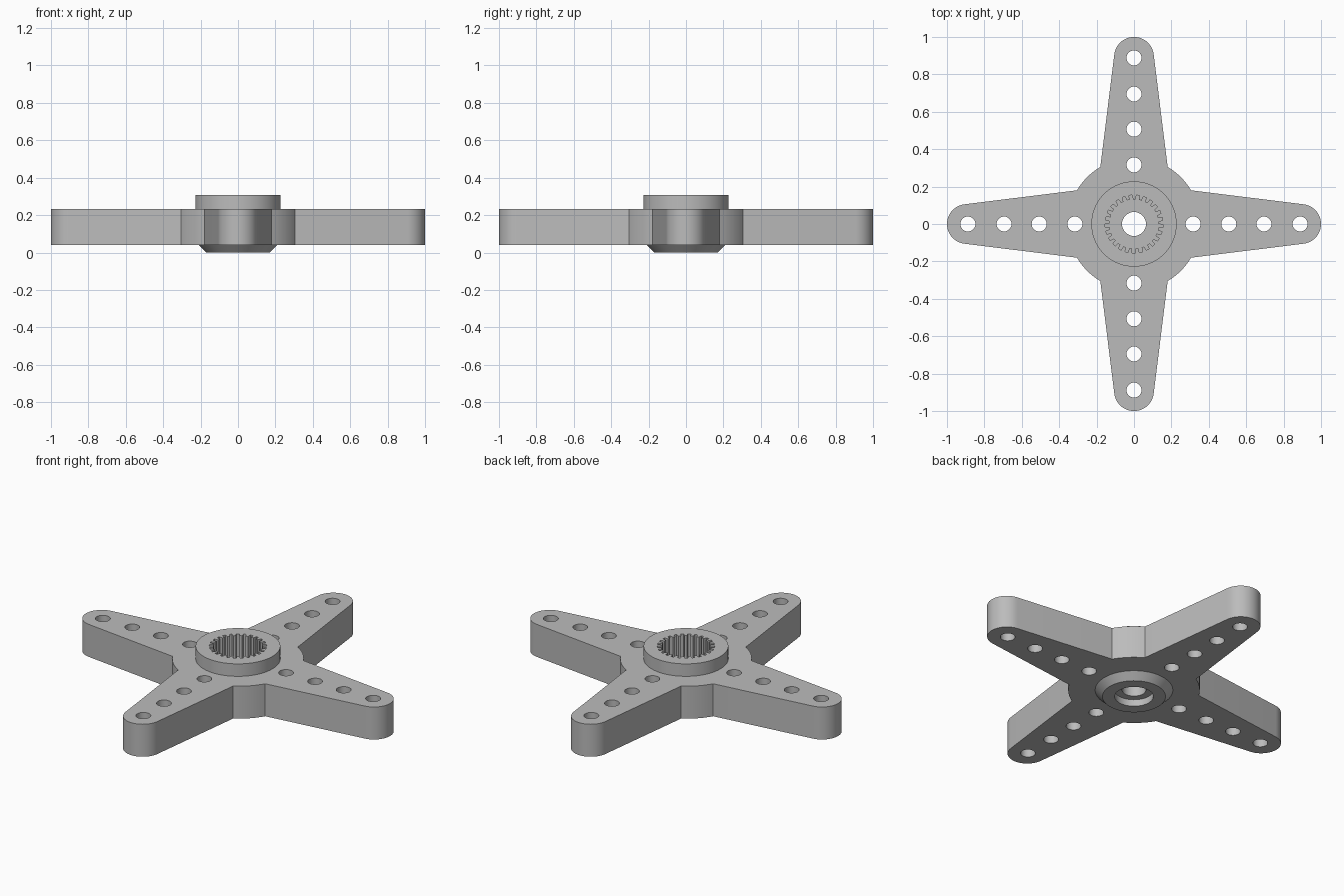
import bpy, bmesh, math

if "Cube" in bpy.data.objects:
    bpy.data.objects.remove(bpy.data.objects["Cube"])

TAU = 2 * math.pi


def prism(name, points, z0, z1, scale_bottom=1.0):
    """Closed solid from a 2D outline; the bottom can be scaled to make a chamfer."""
    bm = bmesh.new()
    low = [bm.verts.new((x * scale_bottom, y * scale_bottom, z0)) for x, y in points]
    top = [bm.verts.new((x, y, z1)) for x, y in points]
    bm.faces.new(low[::-1])
    bm.faces.new(top)
    n = len(points)
    for i in range(n):
        j = (i + 1) % n
        bm.faces.new((low[i], low[j], top[j], top[i]))
    mesh = bpy.data.meshes.new(name)
    bm.to_mesh(mesh)
    bm.free()
    obj = bpy.data.objects.new(name, mesh)
    bpy.context.collection.objects.link(obj)
    return obj


def circle(r, n=96, cx=0.0, cy=0.0):
    return [(cx + r * math.cos(TAU * i / n), cy + r * math.sin(TAU * i / n)) for i in range(n)]


def boolean(target, tool, operation):
    mod = target.modifiers.new(operation, 'BOOLEAN')
    mod.operation = operation
    mod.solver = 'EXACT'
    mod.object = tool
    bpy.context.view_layer.objects.active = target
    bpy.ops.object.modifier_apply(modifier=mod.name)
    bpy.data.objects.remove(tool)


# Cross outline: one tapered arm with a round tip plus one hub arc, turned four times
TIP_R, TIP_X = 0.106, 0.894
HUB_R = math.hypot(0.305, 0.18)
arm_angle = math.atan2(0.18, 0.305)
tip_limit = math.radians(83)
quarter = [(0.305, -0.18)]
for i in range(25):
    a = -tip_limit + 2 * tip_limit * i / 24
    quarter.append((TIP_X + TIP_R * math.cos(a), TIP_R * math.sin(a)))
for i in range(8):
    a = arm_angle + (math.pi / 2 - 2 * arm_angle) * i / 8
    quarter.append((HUB_R * math.cos(a), HUB_R * math.sin(a)))
outline = []
for k in range(4):
    c, s = round(math.cos(k * TAU / 4)), round(math.sin(k * TAU / 4))
    outline += [(x * c - y * s, x * s + y * c) for x, y in quarter]
horn = prism("cross_arm_horn", outline, 0.04, 0.233)

# Raised collar on top and chamfered boss underneath
boolean(horn, prism("collar", circle(0.228), 0.12, 0.307), 'UNION')
cone_top = 0.05
boolean(horn, prism("boss", circle(0.219), 0.0, cone_top, 0.17 / 0.219), 'UNION')

# Toothed socket, open at the top
TEETH = 25
spline = []
for i in range(TEETH):
    for f, r in ((0.0, 0.132), (0.42, 0.132), (0.5, 0.155), (0.92, 0.155)):
        a = TAU * (i + f) / TEETH
        spline.append((r * math.cos(a), r * math.sin(a)))
boolean(horn, prism("socket_cutter", spline, 0.10, 0.4), 'DIFFERENCE')

# Screw hole and its recess in the underside
boolean(horn, prism("shaft_cutter", circle(0.064, 64), -0.1, 0.2), 'DIFFERENCE')
boolean(horn, prism("recess_cutter", circle(0.104, 64), -0.1, 0.04), 'DIFFERENCE')

# Four linkage holes in each arm
for k in range(4):
    for d in (0.316, 0.507, 0.695, 0.888):
        a = k * TAU / 4
        pts = circle(0.04, 32, d * math.cos(a), d * math.sin(a))
        boolean(horn, prism("hole_cutter", pts, -0.1, 0.5), 'DIFFERENCE')

# Single grey plastic
grey = bpy.data.materials.new("grey plastic")
grey.diffuse_color = (0.5, 0.5, 0.5, 1)
grey.use_nodes = True
grey.node_tree.nodes["Principled BSDF"].inputs["Base Color"].default_value = grey.diffuse_color
horn.data.materials.clear()
horn.data.materials.append(grey)
for p in horn.data.polygons:
    p.material_index = 0

bpy.ops.object.select_all(action='DESELECT')
horn.select_set(True)
bpy.context.view_layer.objects.active = horn
bpy.ops.object.shade_smooth_by_angle(angle=math.radians(25))
